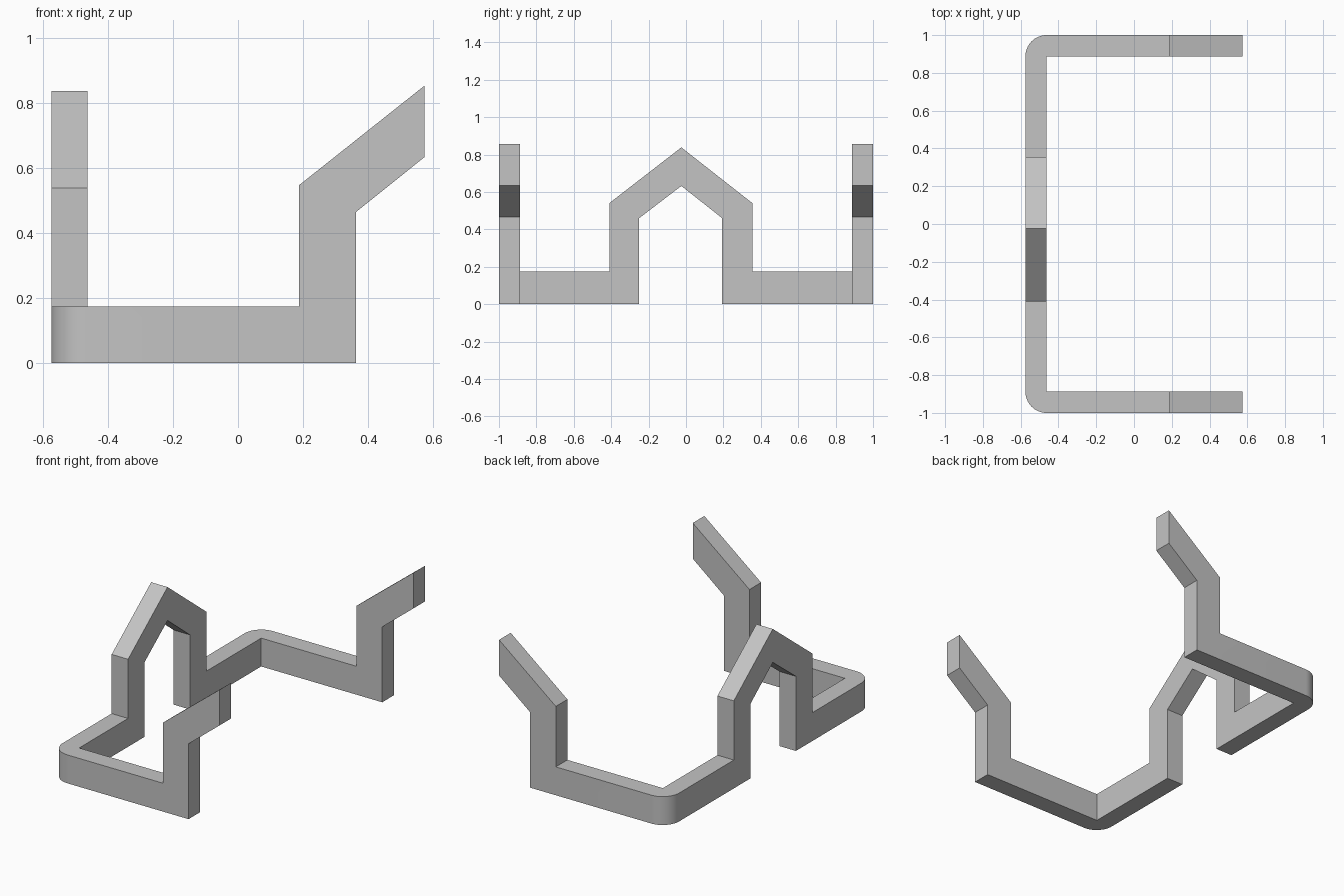
import bpy, bmesh, math
from mathutils import Vector

cube = bpy.data.objects.get("Cube")
if cube:
    bpy.data.objects.remove(cube)

# Main dimensions
OUT_X, IN_X = -0.575, -0.463
OUT_Y, IN_Y = 1.0, 0.887
RAIL = 0.175
CORNER_STEPS = 16

grey = bpy.data.materials.new("light_grey")
grey.use_nodes = True
colour = (0.55, 0.55, 0.55, 1)
grey.diffuse_color = colour
grey.node_tree.nodes["Principled BSDF"].inputs["Base Color"].default_value = colour

bm = bmesh.new()


def prism(points, direction):
    """Extrude a closed outline along a direction."""
    face = bm.faces.new([bm.verts.new(p) for p in points])
    geom = bmesh.ops.extrude_face_region(bm, geom=[face], use_keep_orig=True)["geom"]
    verts = [g for g in geom if isinstance(g, bmesh.types.BMVert)]
    bmesh.ops.translate(bm, verts=verts, vec=Vector(direction))


# Back rail with the gabled arch
back = [(-IN_Y, 0), (-0.25, 0), (-0.25, 0.46), (-0.025, 0.632), (0.193, 0.46),
        (0.193, 0), (IN_Y, 0), (IN_Y, RAIL), (0.355, RAIL), (0.355, 0.54),
        (-0.025, 0.838), (-0.41, 0.54), (-0.41, RAIL), (-IN_Y, RAIL)]
prism([(OUT_X, y, z) for y, z in back], (IN_X - OUT_X, 0, 0))

# Side rails with upright and slanted arm, and rounded corners
side = [(IN_X, 0), (0.363, 0), (0.363, 0.465), (0.575, 0.635), (0.575, 0.855),
        (0.188, 0.548), (0.188, RAIL), (IN_X, RAIL)]
for s in (-1, 1):
    prism([(x, s * IN_Y, z) for x, z in side], (0, s * (OUT_Y - IN_Y), 0))
    arc = [(IN_X, s * IN_Y, 0)]
    for i in range(CORNER_STEPS + 1):
        a = math.pi / 2 * i / CORNER_STEPS
        arc.append((IN_X + (OUT_X - IN_X) * math.cos(a),
                    s * (IN_Y + (OUT_Y - IN_Y) * math.sin(a)), 0))
    prism(arc, (0, 0, RAIL))

# Weld the parts and drop the hidden joint faces
bmesh.ops.remove_doubles(bm, verts=bm.verts, dist=0.0005)
joints = []
for f in bm.faces:
    at_x = all(abs(v.co.x - IN_X) < 0.001 and abs(v.co.y) > IN_Y - 0.001 for v in f.verts)
    at_y = all(abs(abs(v.co.y) - IN_Y) < 0.001 and v.co.x < IN_X + 0.001 for v in f.verts)
    if at_x or at_y:
        joints.append(f)
bmesh.ops.delete(bm, geom=joints, context="FACES")
bmesh.ops.recalc_face_normals(bm, faces=bm.faces)

mesh = bpy.data.meshes.new("bracket_frame")
bm.to_mesh(mesh)
bm.free()
mesh.materials.append(grey)
frame = bpy.data.objects.new("bracket_frame", mesh)
bpy.context.collection.objects.link(frame)

# Smooth only the rounded corners
bpy.ops.object.select_all(action="DESELECT")
frame.select_set(True)
bpy.context.view_layer.objects.active = frame
bpy.ops.object.shade_smooth_by_angle(angle=math.radians(25))
